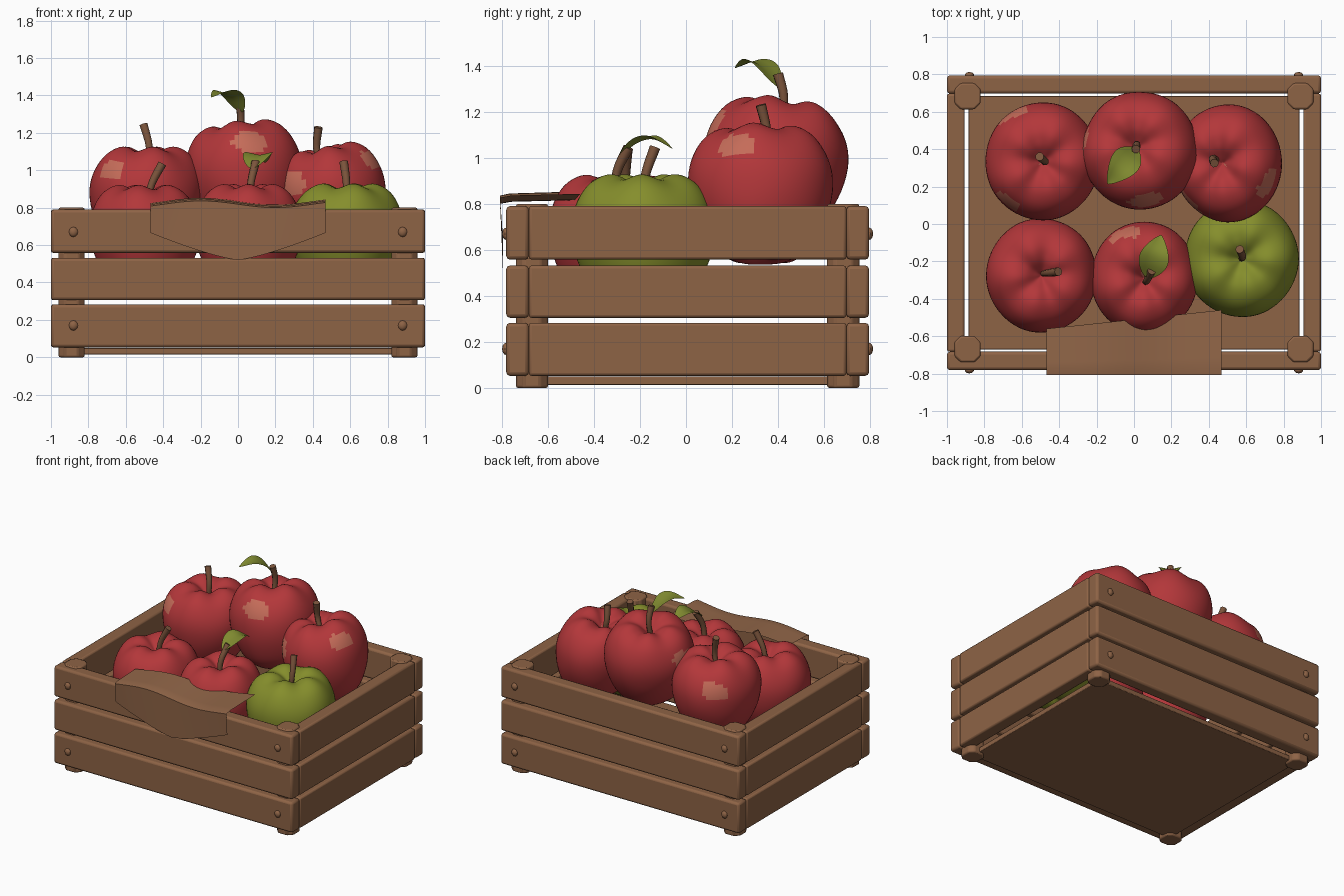
import bpy, bmesh, math
from mathutils import Vector, Matrix

old = bpy.data.objects.get("Cube")
if old:
    bpy.data.objects.remove(old, do_unlink=True)


def material(name, rgb):
    m = bpy.data.materials.new(name)
    m.use_nodes = True
    m.diffuse_color = (*rgb, 1)
    m.node_tree.nodes["Principled BSDF"].inputs["Base Color"].default_value = (*rgb, 1)
    return m


WOOD = material("crate wood", (0.27, 0.125, 0.06))
CLOTH = material("brown cloth", (0.29, 0.135, 0.066))
RED = material("red skin", (0.45, 0.038, 0.042))
BLUSH = material("pale blush", (0.56, 0.15, 0.1))
GREEN = material("green skin", (0.235, 0.27, 0.025))
LEAF = material("leaf green", (0.22, 0.26, 0.03))
STEM = material("stem brown", (0.2, 0.09, 0.045))
CY = 0.007  # crate centre in y


def add_object(name, bm, *mats):
    bmesh.ops.recalc_face_normals(bm, faces=bm.faces)
    me = bpy.data.meshes.new(name)
    bm.to_mesh(me)
    bm.free()
    for m in mats:
        me.materials.append(m)
    ob = bpy.data.objects.new(name, me)
    bpy.context.collection.objects.link(ob)
    return ob


def bevel(ob, width, segments=2):
    mod = ob.modifiers.new("soft edges", "BEVEL")
    mod.width, mod.segments = width, segments


def box(name, lo, hi, mat, soft):
    lo, hi = Vector(lo), Vector(hi)
    bm = bmesh.new()
    bmesh.ops.create_cube(bm, size=1, matrix=Matrix.Translation((lo + hi) / 2)
                          @ Matrix.Diagonal((*(hi - lo), 1)))
    bevel(add_object(name, bm, mat), soft)


def grid(name, nu, nv, point, mat):
    """Sheet from point(u, v), u in -1..1 and v in 0..1."""
    bm = bmesh.new()
    rows = [[bm.verts.new(point(2 * i / nu - 1, j / nv)) for i in range(nu + 1)]
            for j in range(nv + 1)]
    for a, b in zip(rows, rows[1:]):
        for i in range(nu):
            bm.faces.new((a[i], a[i + 1], b[i + 1], b[i]))
    return add_object(name, bm, mat)


def smooth_path(pts, steps):
    """Catmull-Rom curve through the points."""
    pts = [Vector(p) for p in pts]
    ext = [2 * pts[0] - pts[1]] + pts + [2 * pts[-1] - pts[-2]]
    out = []
    for a, b, c, d in zip(ext, ext[1:], ext[2:], ext[3:]):
        for k in range(steps):
            t = k / steps
            out.append(0.5 * (2 * b + (c - a) * t + (2 * a - 5 * b + 4 * c - d) * t * t
                              + (3 * b - a - 3 * c + d) * t ** 3))
    return out + [pts[-1]]


# Crate slats, three rows on each side
for row, (z0, z1) in enumerate([(0.053, 0.283), (0.305, 0.532), (0.558, 0.79)], 1):
    for s, end in ((-1, "front"), (1, "back")):
        ys = sorted((CY + s * 0.69, CY + s * 0.788))
        box(f"{end}_slat_{row}", (-1, ys[0], z0), (1, ys[1], z1), WOOD, 0.016)
    for s, side in ((-1, "right"), (1, "left")):
        xs = sorted((s * 0.905, s))
        box(f"{side}_slat_{row}", (xs[0], CY - 0.69, z0), (xs[1], CY + 0.69, z1), WOOD, 0.012)

# Floor board
box("floor_board", (-0.885, CY - 0.678, 0.014), (0.885, CY + 0.678, 0.05), WOOD, 0.004)

# Corner posts with cut corners, and nails in front and back
for sx, side in ((-1, "right"), (1, "left")):
    for sy, end in ((-1, "front"), (1, "back")):
        bm = bmesh.new()
        h, c = 0.07, 0.037
        ring = [(h, -c), (h, c), (c, h), (-c, h), (-h, c), (-h, -c), (-c, -h), (c, -h)]
        base = bm.faces.new([bm.verts.new((sx * 0.89 + x, CY + sy * 0.676 + y, 0)) for x, y in ring])
        top = bmesh.ops.extrude_face_region(bm, geom=[base])["geom"]
        bmesh.ops.translate(bm, vec=(0, 0, 0.8), verts=[v for v in top if isinstance(v, bmesh.types.BMVert)])
        bevel(add_object(f"{end}_{side}_post", bm, WOOD), 0.01)
        for level, z in (("lower", 0.17), ("upper", 0.67)):
            bm = bmesh.new()
            bmesh.ops.create_uvsphere(bm, u_segments=10, v_segments=6, radius=1,
                                      matrix=Matrix.Translation((sx * 0.88, CY + sy * 0.788, z))
                                      @ Matrix.Diagonal((0.025, 0.018, 0.027, 1)))
            add_object(f"{end}_{side}_{level}_nail", bm, WOOD)


# Cloth draped over the front rail
def cloth(u, v):
    x = 0.468 * u
    ridge = 0.826 - 0.018 * math.sin(3.7 * u)
    if v < 0.5:
        t = v * 2
        return x, (-0.51 + 0.05 * u) * (1 - t) - 0.8 * t, ridge + 0.008 * (1 - t)
    t = (v - 0.5) * 2
    hem = 0.52 + 0.145 * abs(u) ** 1.3
    return x, -0.808 + 0.012 * t, (ridge - 0.008) * (1 - t) + hem * t


grid("draped_cloth", 28, 16, cloth, CLOTH)

# Apple outline: radius and height as fractions, bottom to top
OUTLINE = smooth_path([(0, .07, 0), (.2, .01, 0), (.42, .02, 0), (.7, .13, 0), (.92, .36, 0),
                       (1, .58, 0), (.95, .76, 0), (.78, .91, 0), (.53, .985, 0), (.3, .97, 0),
                       (.12, .9, 0), (0, .84, 0)], 4)


def apple(name, skin, centre, size, tilt, patches, turn):
    """Lathed body with five soft lobes and blush patches on the shoulder."""
    n = 64
    rx, ry, h = size
    bm = bmesh.new()
    rings = []
    for r, z, _ in OUTLINE[1:-1]:
        ring = []
        for i in range(n):
            a = math.tau * i / n
            lobe = math.cos(5 * a + turn)
            rr = r * (1 + 0.018 * lobe * abs(2 * z - 1))
            lift = 0.022 * lobe * max(0, z - 0.55) / 0.45 * min(1, r * 2.5)
            ring.append(bm.verts.new((rx * rr * math.cos(a), ry * rr * math.sin(a), h * (z - 0.5 + lift))))
        rings.append(ring)
    for a, b in zip(rings, rings[1:]):
        for i in range(n):
            j = (i + 1) % n
            bm.faces.new((a[i], a[j], b[j], b[i]))
    for ring, z in ((rings[0], OUTLINE[0].y), (rings[-1], OUTLINE[-1].y)):
        tip = bm.verts.new((0, 0, h * (z - 0.5)))
        for i in range(n):
            bm.faces.new((ring[i], ring[(i + 1) % n], tip))
    for f in bm.faces:
        c = f.calc_center_median()
        for az, level, wide, tall in patches:
            da = (math.atan2(c.y, c.x) - math.radians(az) + math.pi) % math.tau - math.pi
            dz = c.z / h + 0.5 - level + 0.06 * da
            if abs(da / wide) ** 3 + abs(dz / tall) ** 3 < 1:
                f.material_index = 1
    ob = add_object(name, bm, skin, *([BLUSH] if patches else []))
    ob.location = centre
    ob.rotation_euler = (tilt[0], tilt[1], 0)


def stem(name, pts):
    cu = bpy.data.curves.new(name, "CURVE")
    cu.dimensions = "3D"
    cu.bevel_depth, cu.bevel_resolution, cu.use_fill_caps = 0.022, 2, True
    path = smooth_path(pts, 4)
    sp = cu.splines.new("POLY")
    sp.points.add(len(path) - 1)
    for i, (p, co) in enumerate(zip(sp.points, path)):
        p.co = (*co, 1)
        p.radius = 0.75 + 0.35 * i / len(path)
    cu.materials.append(STEM)
    bpy.context.collection.objects.link(bpy.data.objects.new(name, cu))


def leaf(name, pts, width):
    """Pointed blade folded along its midrib, following an arched path."""
    path = smooth_path(pts, 5)
    along = path[-1] - path[0]
    side = Vector((along.y, -along.x, 0)).normalized()
    last = len(path) - 1

    def blade(u, v):
        w = width * math.sin(math.pi * (0.03 + 0.96 * v) ** 0.85) ** 0.8
        return path[round(v * last)] + side * (u * w) + Vector((0, 0, 0.22 * w * abs(u)))
    grid(name, 4, last, blade, LEAF)


# Six apples
apple("back_right_apple", RED, (-.49, .335, .83), (.305, .315, .58), (0, 0),
      [(122, .72, .3, .1), (-130, .79, .26, .09)], 0.4)
apple("back_middle_apple", RED, (.04, .385, .945), (.31, .315, .6), (-.13, -.13),
      [(-80, .78, .32, .09), (176, .74, .28, .09)], 2.0)
apple("back_left_apple", RED, (.515, .325, .835), (.285, .315, .58), (0, -.2),
      [(-134, .74, .28, .1), (-25, .8, .3, .09)], 1.0)
apple("front_right_apple", RED, (-.495, -.275, .63), (.295, .305, .57), (0, 0), [], 2.8)
apple("front_middle_apple", RED, (.055, -.29, .635), (.285, .303, .57), (0, 0),
      [(115, .83, .35, .08)], 1.5)
apple("front_left_apple", GREEN, (.575, -.185, .635), (.305, .312, .575), (0, 0), [], 0.2)

stem("back_right_stem", [(-.48, .33, 1.03), (-.475, .335, 1.13), (-.505, .36, 1.245)])
stem("back_middle_stem", [(.01, .41, 1.14), (.015, .425, 1.26), (.01, .4, 1.365)])
stem("back_left_stem", [(.445, .345, 1.03), (.42, .35, 1.12), (.43, .325, 1.23)])
stem("front_right_stem", [(-.485, -.265, .83), (-.46, -.262, .93), (-.405, -.255, 1.035)])
stem("front_middle_stem", [(.06, -.31, .83), (.07, -.3, .94), (.095, -.25, 1.045)])
stem("front_left_stem", [(.575, -.185, .83), (.58, -.175, .93), (.565, -.135, 1.045)])

leaf("back_middle_leaf", [(.015, .4, 1.31), (-.03, .35, 1.385), (-.08, .29, 1.415), (-.14, .215, 1.39)], .08)
leaf("front_middle_leaf", [(.075, -.285, 1.01), (.1, -.21, 1.065), (.12, -.14, 1.08), (.145, -.06, 1.04)], .08)

# Smooth shading that keeps hard edges
bpy.ops.object.select_all(action="DESELECT")
for ob in bpy.context.scene.objects:
    if ob.type == "MESH":
        ob.select_set(True)
        bpy.context.view_layer.objects.active = ob
bpy.ops.object.shade_smooth_by_angle(angle=math.radians(35))
